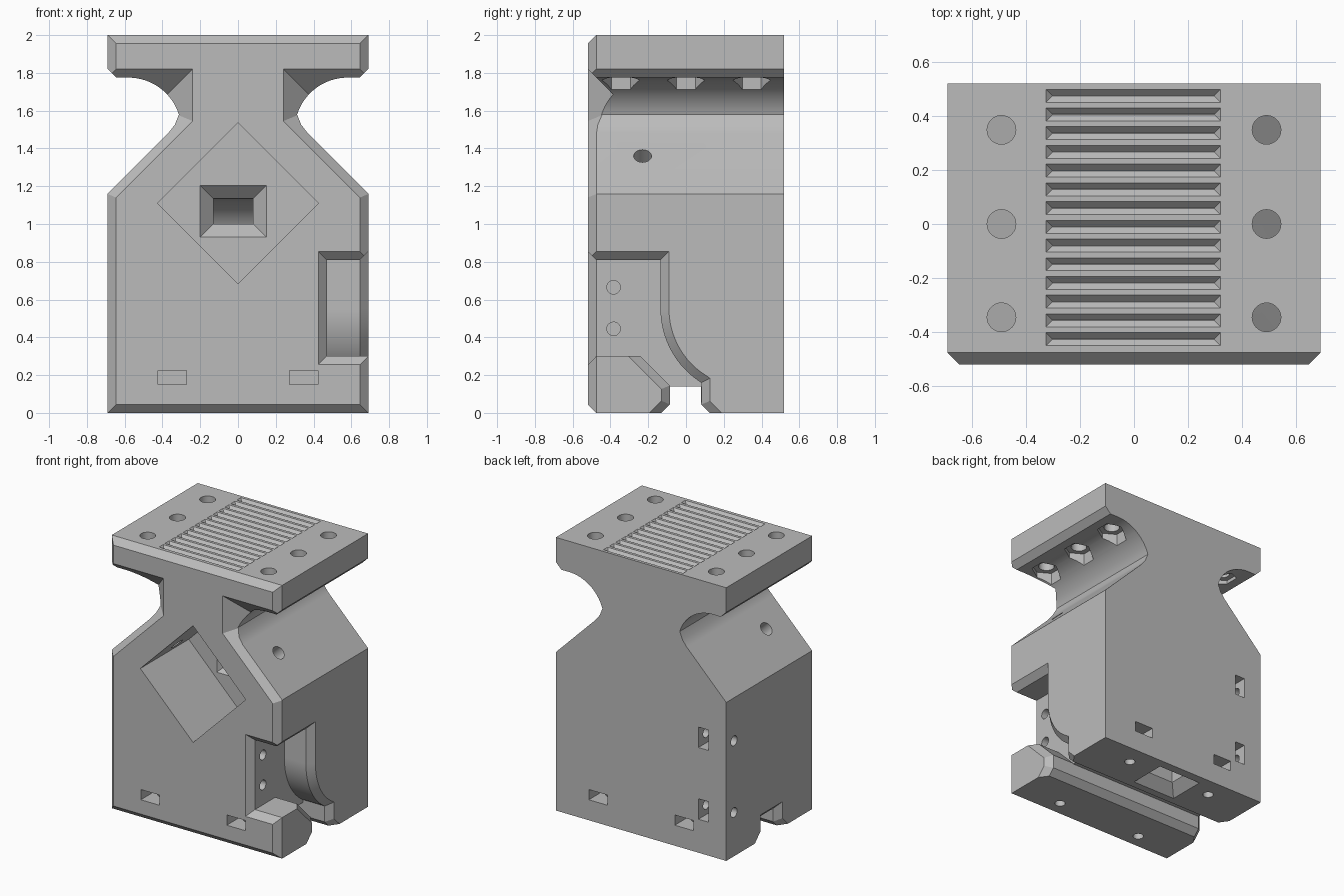
import bpy, bmesh, math
from mathutils import Vector

if "Cube" in bpy.data.objects:
    bpy.data.objects.remove(bpy.data.objects["Cube"])

C = 0.045  # common chamfer size

grey = bpy.data.materials.new("plain grey")
grey.use_nodes = True
grey.diffuse_color = (0.5, 0.5, 0.5, 1)
grey.node_tree.nodes["Principled BSDF"].inputs["Base Color"].default_value = grey.diffuse_color

PLACE = {"x": lambda p, t: Vector((t, p[0], p[1])),
         "y": lambda p, t: Vector((p[0], t, p[1])),
         "z": lambda p, t: Vector((p[0], p[1], t))}


def rect(a0, a1, b0, b1):
    return [(a0, b0), (a1, b0), (a1, b1), (a0, b1)]


def circle(a, b, r, n=32, start=0.0):
    return [(a + r * math.cos(start + math.tau * i / n),
             b + r * math.sin(start + math.tau * i / n)) for i in range(n)]


def arc(a, b, r, deg0, deg1, n=16):
    angles = [math.radians(deg0 + (deg1 - deg0) * i / n) for i in range(n + 1)]
    return [(a + r * math.cos(t), b + r * math.sin(t)) for t in angles]


def grow(poly, dist, keep=()):
    """Move the edges of a counter-clockwise outline outward, except those in keep."""
    lines = []
    for i, p in enumerate(poly):
        q = poly[(i + 1) % len(poly)]
        n = Vector((q[1] - p[1], p[0] - q[0])).normalized()
        lines.append((n, n.dot(Vector(p)) + (0 if i in keep else dist)))
    out = []
    for i in range(len(poly)):
        (m, c), (n, d) = lines[i - 1], lines[i]
        det = m.x * n.y - m.y * n.x
        out.append(((c * n.y - d * m.y) / det, (m.x * d - n.x * c) / det))
    return out


def stack(axis, *sections):
    """Rings from (outline, position) pairs along an axis."""
    return [[PLACE[axis](p, t) for p in poly] for poly, t in sections]


def prism(axis, poly, lo, hi):
    return stack(axis, (poly, lo), (poly, hi))


def solid(name, lofts):
    bm = bmesh.new()
    for rings in lofts:
        loops = [[bm.verts.new(p) for p in ring] for ring in rings]
        n = len(loops[0])
        for a, b in zip(loops, loops[1:]):
            for i in range(n):
                j = (i + 1) % n
                bm.faces.new((a[i], a[j], b[j], b[i]))
        bm.faces.new(loops[0])
        bm.faces.new(loops[-1])
    bmesh.ops.recalc_face_normals(bm, faces=bm.faces)
    mesh = bpy.data.meshes.new(name)
    bm.to_mesh(mesh)
    bm.free()
    ob = bpy.data.objects.new(name, mesh)
    mesh.materials.append(grey)
    bpy.context.collection.objects.link(ob)
    return ob


def activate(ob):
    bpy.ops.object.select_all(action="DESELECT")
    ob.select_set(True)
    bpy.context.view_layer.objects.active = ob


def carve(target, name, lofts):
    cutter = lofts if isinstance(lofts, bpy.types.Object) else solid(name, lofts)
    cutter.hide_render = True
    mod = target.modifiers.new(name, "BOOLEAN")
    mod.operation, mod.solver, mod.object = "DIFFERENCE", "EXACT", cutter
    activate(target)
    bpy.ops.object.modifier_apply(modifier=mod.name)
    bpy.data.objects.remove(cutter)


def mirrored(half):
    return half + [(-x, z) for x, z in reversed(half)]


# Main body: necked outline run from front to back
half = [(0.69, 0), (0.69, 1.16), (0.37, 1.48), (0.335, 1.525)]
half += arc(0.58, 1.495, 0.28, 162.5, 90) + [(0.645, 1.775), (0.69, 1.82), (0.69, 2)]
body = solid("mount_block", [prism("y", mirrored(half), -0.52, 0.52)])

# Front chamfer, deeper around the neck
face = mirrored([(0.645, C), (0.645, 1.14), (0.24, 1.545), (0.24, 1.82),
                 (0.645, 1.82), (0.645, 1.955)])
frame = solid("chamfer_frame", [prism("y", rect(-1, 1, -0.5, 2.5), -0.54, -0.37)])
carve(frame, "chamfer_core", [stack("y", (grow(face, -0.03), -0.55), (grow(face, 0.16), -0.36))])
carve(body, "front_chamfer", frame)

# Diamond pocket in the front
carve(body, "diamond_pocket", [prism("y", circle(0, 1.11, 0.427, 4), -0.7, 0.04)])


# Curved duct from the pocket floor down to the underside
def duct_ring(outer, inner, flare=0.0):
    x0, x1 = -0.13 - flare, 0.08 + flare
    return [Vector((x, *p)) for x, p in ((x0, outer), (x1, outer), (x1, inner), (x0, inner))]


duct = [duct_ring((0.03, 1.215), (0.03, 0.92), 0.08)]
duct += [duct_ring(o, i) for o, i in zip(arc(0.11, 0.86, 0.275, 90, 0),
                                         arc(0.11, 0.86, 0.14, 90, 0))]
duct += [duct_ring((0.385, 0.07), (0.25, 0.07)),
         duct_ring((0.465, -0.01), (0.17, -0.01), 0.08)]
carve(body, "duct", [duct])

# Channel across the underside, flared at its mouth and ends
channel = [(-0.085, 0.14), (-0.085, C), (-0.175, -C), (0.17, -C), (0.08, C), (0.08, 0.14)]
wide = grow(channel, 2 * C)
carve(body, "channel", [stack("x", (wide, -0.735), (channel, -0.645),
                              (channel, 0.645), (wide, 0.735))])

# Side pocket that sweeps down into the channel
sweep = [(-0.7, 0.81), (-0.7, 0.30), (-0.24, 0.30), (-0.085, 0.145), (-0.085, -0.1), (0.08, -0.1)]
sweep += list(reversed(arc(0.325, 0.55, 0.46, 180, 238))) + [(-0.135, 0.81)]
carve(body, "side_pocket", [stack("x", (sweep, 0.47), (sweep, 0.645),
                                  (grow(sweep, 2 * C, keep=(1,)), 0.735))])
mouth = rect(0.47, 0.9, 0.30, 0.81)
carve(body, "pocket_mouth", [stack("y", (grow(mouth, 2 * C), -0.565), (mouth, -0.475))])

# Grip grooves on the top
grooves = []
for i in range(14):
    y = 0.474 - 0.0692 * i
    grooves.append(stack("z", (rect(-0.333, 0.328, y - 0.032, y + 0.032), 2.008),
                         (rect(-0.302, 0.297, y - 0.001, y + 0.001), 1.977)))
carve(body, "grooves", grooves)

# Bolt holes through the top plate with hexagonal nut pockets below
spots = [(s * 0.49, y) for s in (-1, 1) for y in (-0.345, 0.0, 0.348)]
carve(body, "nut_pockets", [prism("z", circle(x, y, 0.1, 6, math.pi / 2), 1.6, 1.8)
                            for x, y in spots])
carve(body, "bolt_holes", [prism("z", circle(x, y, 0.053), 1.7, 2.1) for x, y in spots])

# Holes square to the shoulders, reaching the diamond pocket
shoulder_holes = []
for s in (-1, 1):
    out = Vector((s, 0, 1)).normalized()
    across = Vector((-s, 0, 1)).normalized()
    centre = Vector((s * 0.49, -0.23, 1.36))
    shoulder_holes.append([[centre + out * t + across * a + Vector((0, b, 0))
                            for a, b in circle(0, 0, 0.047)] for t in (0.08, -0.3)])
carve(body, "shoulder_holes", shoulder_holes)

# Nut slots low on the front and back, with screw holes from below
slots, screws = [], []
for x in (-0.348, 0.348):
    for s in (-1, 1):
        slots.append(prism("y", rect(x - 0.075, x + 0.075, 0.15, 0.225), s * 0.29, s * 0.6))
        screws.append(prism("z", circle(x, s * 0.37, 0.036, 20), -0.1, 0.3))
carve(body, "nut_slots", slots)
carve(body, "screw_holes", screws)

# Upright nut slots at the back, with screw holes from the plain side
carve(body, "back_slots", [prism("y", rect(-0.545, -0.465, z - 0.075, z + 0.075), 0.35, 0.6)
                           for z in (0.32, 0.845)])
carve(body, "side_holes", [prism("x", circle(0.43, z, 0.036, 20), -0.8, -0.38)
                           for z in (0.32, 0.845)])

# Blind holes in the wall of the side pocket
carve(body, "pocket_holes", [prism("x", circle(-0.383, z, 0.036, 20), 0.2, 0.55)
                             for z in (0.445, 0.665)])

# Smooth the curved walls, keep edges crisp
activate(body)
bpy.ops.object.shade_smooth_by_angle(angle=math.radians(20))
body.modifiers.new("even_normals", "WEIGHTED_NORMAL").keep_sharp = True
